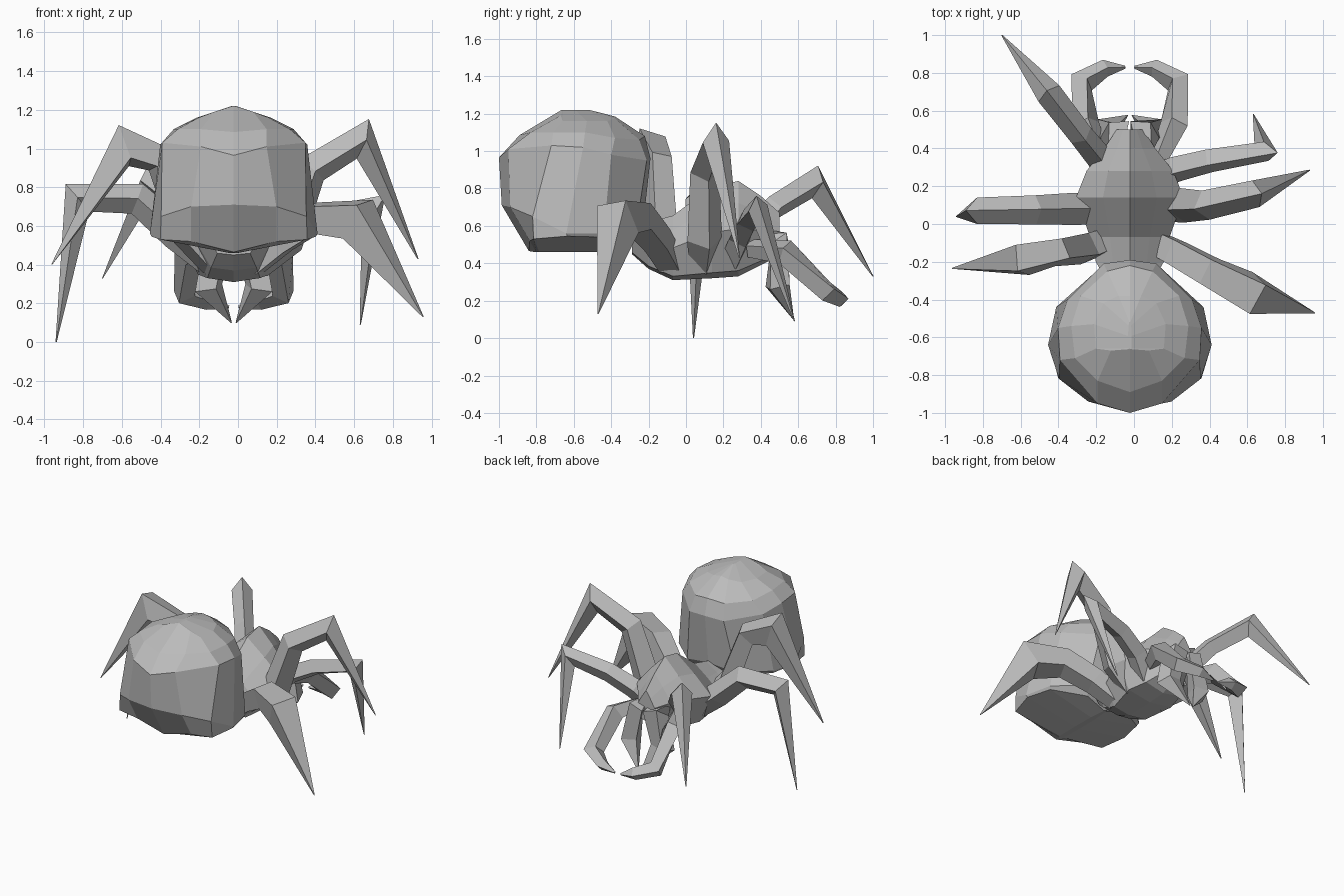
import bpy
import bmesh
from math import cos, sin
from mathutils import Vector

cube = bpy.data.objects.get("Cube")
if cube:
    bpy.data.objects.remove(cube, do_unlink=True)

MID = -0.022  # body centre line

grey = bpy.data.materials.new("plain_grey")
grey.use_nodes = True
shade = (0.5, 0.5, 0.5, 1)
grey.diffuse_color = shade
grey.node_tree.nodes["Principled BSDF"].inputs["Base Color"].default_value = shade


def loft(name, rings):
    """Skin a list of equal rings into one closed, flat shaded object."""
    bm = bmesh.new()
    loops = [[bm.verts.new(p) for p in ring] for ring in rings]
    for a, b in zip(loops, loops[1:]):
        for i in range(len(a)):
            j = (i + 1) % len(a)
            bm.faces.new((a[i], a[j], b[j], b[i]))
    bm.faces.new(loops[0])
    bm.faces.new(loops[-1])
    bmesh.ops.recalc_face_normals(bm, faces=bm.faces)
    mesh = bpy.data.meshes.new(name)
    bm.to_mesh(mesh)
    bm.free()
    mesh.materials.append(grey)
    obj = bpy.data.objects.new(name, mesh)
    bpy.context.collection.objects.link(obj)
    return obj


def mirrored_ring(half):
    """Close a half ring, given from centre line to centre line, across the body."""
    full = half + [(-x, y, z) for x, y, z in half[-2:0:-1]]
    return [Vector((MID + x, y, z)) for x, y, z in full]


def limb(name, points, radii, twist=0.0):
    """Tapered four-sided limb with mitred joints; twist turns the section about its length."""
    pts = [Vector(p) for p in points]
    side = (pts[-2] - pts[-3]).cross(pts[-1] - pts[-2]).normalized()
    rings = []
    for i, (p, r) in enumerate(zip(pts, radii)):
        before = (p - pts[max(i - 1, 0)]).normalized()
        after = (pts[min(i + 1, len(pts) - 1)] - p).normalized()
        along = (before + after).normalized()
        up = side.cross(along).normalized()
        across = along.cross(up) * r
        ends = i in (0, len(pts) - 1)
        up = up * r * (1 if ends else 1 / max(along.dot(after), 0.6))
        a = up * cos(twist) - across * sin(twist)
        b = across * cos(twist) + up * sin(twist)
        rings.append([p + a, p + b, p - a, p - b])
    return loft(name, rings)


# Abdomen: rings from the underside to the top, each from rear to front
abdomen = [
    [(0, -.84, .465), (.22, -.835, .52), (.38, -.815, .53), (.425, -.635, .545),
     (.38, -.45, .54), (.17, -.31, .505), (0, -.29, .49)],
    [(0, -.985, .71), (.22, -.94, .7), (.375, -.82, .65), (.433, -.64, .56),
     (.39, -.44, .56), (.2, -.27, .56), (0, -.23, .6)],
    [(0, -1, .965), (.17, -.95, 1.01), (.37, -.72, 1.03), (.38, -.55, 1.02),
     (.33, -.4, .98), (.14, -.21, .95), (0, -.19, .96)],
    [(0, -.89, 1.085), (.17, -.83, 1.1), (.29, -.71, 1.1), (.31, -.54, 1.1),
     (.26, -.38, 1.07), (.12, -.25, 1.06), (0, -.22, 1.08)],
    [(0, -.665, 1.22), (.1, -.67, 1.19), (.18, -.66, 1.16), (.19, -.53, 1.16),
     (.14, -.42, 1.16), (.06, -.38, 1.175), (0, -.38, 1.185)],
]
ridge = [(x * .05, -.59 + (y + .525) * .5, 1.22) for x, y, z in abdomen[-1]]
keel = [(x * .05, y * .9 - .05, .46) for x, y, z in abdomen[0]]
loft("abdomen", [mirrored_ring(ring) for ring in [keel] + abdomen + [ridge]])

# Thorax and head: ridged along the top; station = y, half width, z top, z bottom
section = [(0, 1), (.5, .77), (1, .5), (.65, .06), (0, 0)]
stations = [(-.29, .13, .6, .45), (-.2, .18, .62, .37), (-.07, .21, .655, .31),
            (.14, .285, .81, .32), (.28, .23, .84, .33),
            (.4, .135, .76, .39), (.5, .07, .67, .44)]
loft("thorax_and_head",
     [mirrored_ring([(x * w, y, low + (top - low) * z) for x, z in section])
      for y, w, top, low in stations])

# Paired mouth parts
for label, s in (("left", 1), ("right", -1)):
    def mirrored(points):
        return [(MID + s * x, y, z) for x, y, z in points]

    limb(label + "_fang",
         mirrored([(.06, .38, .53), (.08, .5, .52), (.13, .49, .28), (.012, .575, .1)]),
         (.06, .065, .075, .003))
    limb(label + "_feeler",
         mirrored([(.15, .34, .48), (.235, .53, .46), (.255, .75, .25),
                   (.13, .825, .21), (.025, .83, .18)]),
         (.05, .07, .06, .045, .008))

# Walking legs: root, hip, thigh, knee, foot; then the radii and the twist
legs = {
    "left_front_leg": ([(.1, .24, .42), (.22, .29, .54), (.4, .335, .63),
                        (.7, .385, .695), (.632, .58, .09)],
                       (.07, .07, .065, .055, .003), 0),
    "left_middle_leg": ([(.1, .09, .4), (.25, .1, .53), (.38, .1, .89),
                         (.645, .16, 1.05), (.93, .285, .43)],
                        (.08, .095, .08, .073, .003), 0),
    "left_back_leg": ([(.08, -.08, .4), (.22, -.15, .52), (.4, -.25, .64),
                       (.62, -.365, .635), (.957, -.47, .13)],
                      (.08, .09, .1, .125, .003), .75),
    "right_front_leg": ([(-.12, .26, .45), (-.19, .36, .57), (-.28, .47, .7),
                         (-.45, .69, .835), (-.7, 1, .33)],
                        (.07, .07, .065, .07, .003), 0),
    "right_middle_leg": ([(-.12, .08, .4), (-.32, .08, .56), (-.52, .075, .74),
                          (-.83, .07, .745), (-.94, .04, 0)],
                         (.08, .085, .077, .07, .003), 0),
    "right_back_leg": ([(-.12, -.08, .4), (-.26, -.13, .56), (-.4, -.15, .94),
                        (-.59, -.19, 1.015), (-.963, -.235, .4)],
                       (.08, .09, .08, .1, .003), .5),
}
for name, (points, radii, twist) in legs.items():
    limb(name, points, radii, twist)
